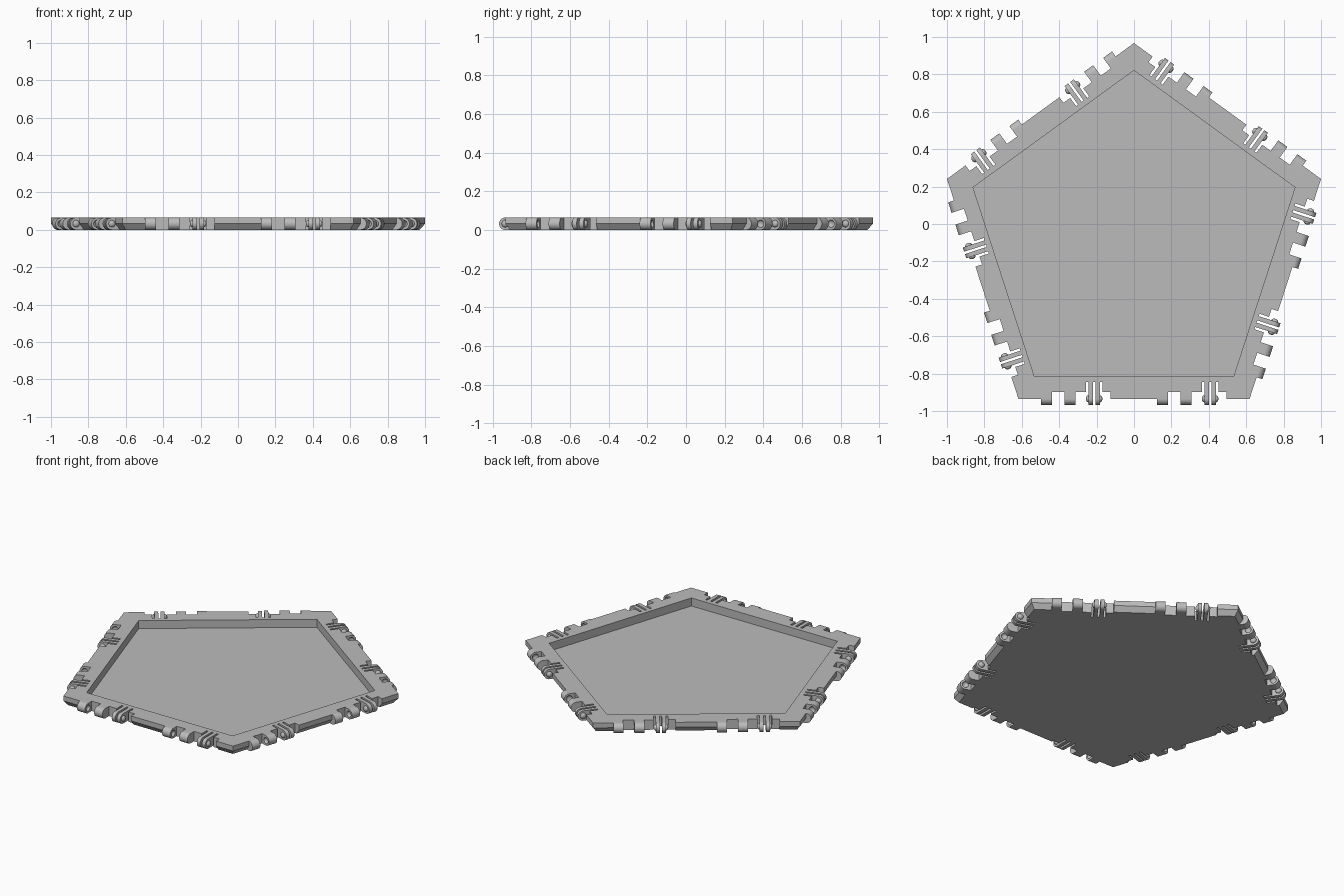
import bpy, bmesh, math
from mathutils import Matrix

if "Cube" in bpy.data.objects:
    bpy.data.objects.remove(bpy.data.objects["Cube"], do_unlink=True)

R = 1.0515                         # rim circumradius
R_IN = 0.905                       # recess circumradius
APO = R * math.cos(math.pi / 5)    # centre to edge
H = 0.065
RAD = H / 2                        # hinge barrel radius
BASE = APO - 0.037                 # bottom of the hinge notches
SLIT = APO - 0.09                  # bottom of the flex slits
SHIFT_Y = -0.084
HALF_EDGE = 0.62                   # the hinge set repeats after half an edge
SETS = (0.0, HALF_EDGE)
FIN_MID = -0.213

grey = bpy.data.materials.new("plain grey")
grey.use_nodes = True
grey.diffuse_color = (0.5, 0.5, 0.5, 1)
grey.node_tree.nodes["Principled BSDF"].inputs["Base Color"].default_value = (0.5, 0.5, 0.5, 1)


def make_object(name, bm):
    bmesh.ops.recalc_face_normals(bm, faces=bm.faces)
    mesh = bpy.data.meshes.new(name)
    bm.to_mesh(mesh)
    bm.free()
    mesh.materials.append(grey)
    obj = bpy.data.objects.new(name, mesh)
    bpy.context.collection.objects.link(obj)
    return obj


def add_box(bm, x0, x1, y0, y1, z0, z1, turn):
    mat = (turn @ Matrix.Translation(((x0 + x1) / 2, (y0 + y1) / 2, (z0 + z1) / 2))
           @ Matrix.Diagonal((x1 - x0, y1 - y0, z1 - z0, 1)))
    bmesh.ops.create_cube(bm, size=1, matrix=mat)


def add_barrel(bm, x0, x1):
    # Round-nosed hinge lug reaching out from the notch bottom
    prof = [(-BASE, 0)]
    for i in range(17):
        a = -math.pi / 2 + math.pi * i / 16
        prof.append((-APO - RAD * math.cos(a), RAD + RAD * math.sin(a)))
    prof.append((-BASE, H))
    ends = [[bm.verts.new((x, y, z)) for y, z in prof] for x in (x0, x1)]
    n = len(prof)
    for i in range(n):
        j = (i + 1) % n
        bm.faces.new((ends[0][i], ends[0][j], ends[1][j], ends[1][i]))
    bm.faces.new(ends[0][::-1])
    bm.faces.new(ends[1])


def add_nub(bm, x, grow=1.0):
    # Flattened ball on the hinge axis
    mat = (Matrix.Translation((x, -APO, RAD))
           @ Matrix.Diagonal((0.014 * grow, 0.019 * grow, 0.019 * grow, 1))
           @ Matrix.Rotation(math.pi / 2, 4, 'Y'))
    bmesh.ops.create_uvsphere(bm, u_segments=16, v_segments=10, radius=1, matrix=mat)


def cut(obj, cutters):
    # Bake the boolean cuts, then discard the cutters
    for c in cutters:
        c.hide_render = True
        mod = obj.modifiers.new("cut", 'BOOLEAN')
        mod.operation = 'DIFFERENCE'
        mod.solver = 'EXACT'
        mod.object = c
    bpy.context.view_layer.update()
    dg = bpy.context.evaluated_depsgraph_get()
    mesh = bpy.data.meshes.new_from_object(obj.evaluated_get(dg))
    obj.modifiers.clear()
    obj.data = mesh
    for c in cutters:
        bpy.data.objects.remove(c, do_unlink=True)


def smooth(obj):
    bpy.ops.object.select_all(action='DESELECT')
    obj.select_set(True)
    bpy.context.view_layer.objects.active = obj
    bpy.ops.object.shade_smooth_by_angle(angle=math.radians(30))


turns = [Matrix.Rotation(2 * math.pi * k / 5, 4, 'Z') for k in range(5)]

# Pentagonal tray with a bevelled underside and a sunken floor
bm = bmesh.new()
rings = []
for r, z in ((R - 0.03, 0), (R, RAD), (R, H), (R_IN, H), (R_IN, 0.012)):
    angles = [math.pi / 2 + 2 * math.pi * k / 5 for k in range(5)]
    rings.append([bm.verts.new((r * math.cos(a), r * math.sin(a), z)) for a in angles])
for lo, hi in zip(rings, rings[1:]):
    for k in range(5):
        m = (k + 1) % 5
        bm.faces.new((lo[k], lo[m], hi[m], hi[k]))
bm.faces.new(rings[0][::-1])
bm.faces.new(rings[-1])
tray = make_object("pentagon_tray", bm)

# Hinge notches and flex slits in all five edges
notches, slits = bmesh.new(), bmesh.new()
for turn in turns:
    for dx in SETS:
        add_box(notches, dx - 0.497, dx - 0.125, -APO - 0.05, -BASE, -0.05, H + 0.05, turn)
        for off in (-0.037, 0, 0.037):
            x = dx + FIN_MID + off
            add_box(slits, x - 0.0065, x + 0.0065, -APO - 0.06, -SLIT, -0.06, H + 0.06, turn)
cut(tray, [make_object("notch_cutter", notches), make_object("slit_cutter", slits)])
tray.location.y = SHIFT_Y

# Hinge knuckles with facing sockets
knuckle_bm, socket_bm = bmesh.new(), bmesh.new()
for dx in SETS:
    add_barrel(knuckle_bm, dx - 0.497, dx - 0.438)
    add_barrel(knuckle_bm, dx - 0.372, dx - 0.312)
    add_nub(socket_bm, dx - 0.438, 1.05)
    add_nub(socket_bm, dx - 0.372, 1.05)
knuckles = make_object("hinge_knuckles", knuckle_bm)
cut(knuckles, [make_object("socket_cutter", socket_bm)])
smooth(knuckles)

# Twin spring fins with nubs on their outer sides
fin_bm = bmesh.new()
for dx in SETS:
    for side in (-1, 1):
        inner = dx + FIN_MID + side * 0.0065
        outer = dx + FIN_MID + side * 0.0305
        add_barrel(fin_bm, min(inner, outer), max(inner, outer))
        add_nub(fin_bm, outer)
fins = make_object("spring_fins", fin_bm)
smooth(fins)

# Repeat the hinge parts around the pentagon
for part in (knuckles, fins):
    base_name = part.name
    for k, turn in enumerate(turns):
        obj = part if k == 0 else part.copy()
        if k:
            bpy.context.collection.objects.link(obj)
        obj.name = f"{base_name}_{k + 1}"
        obj.matrix_world = Matrix.Translation((0, SHIFT_Y, 0)) @ turn
